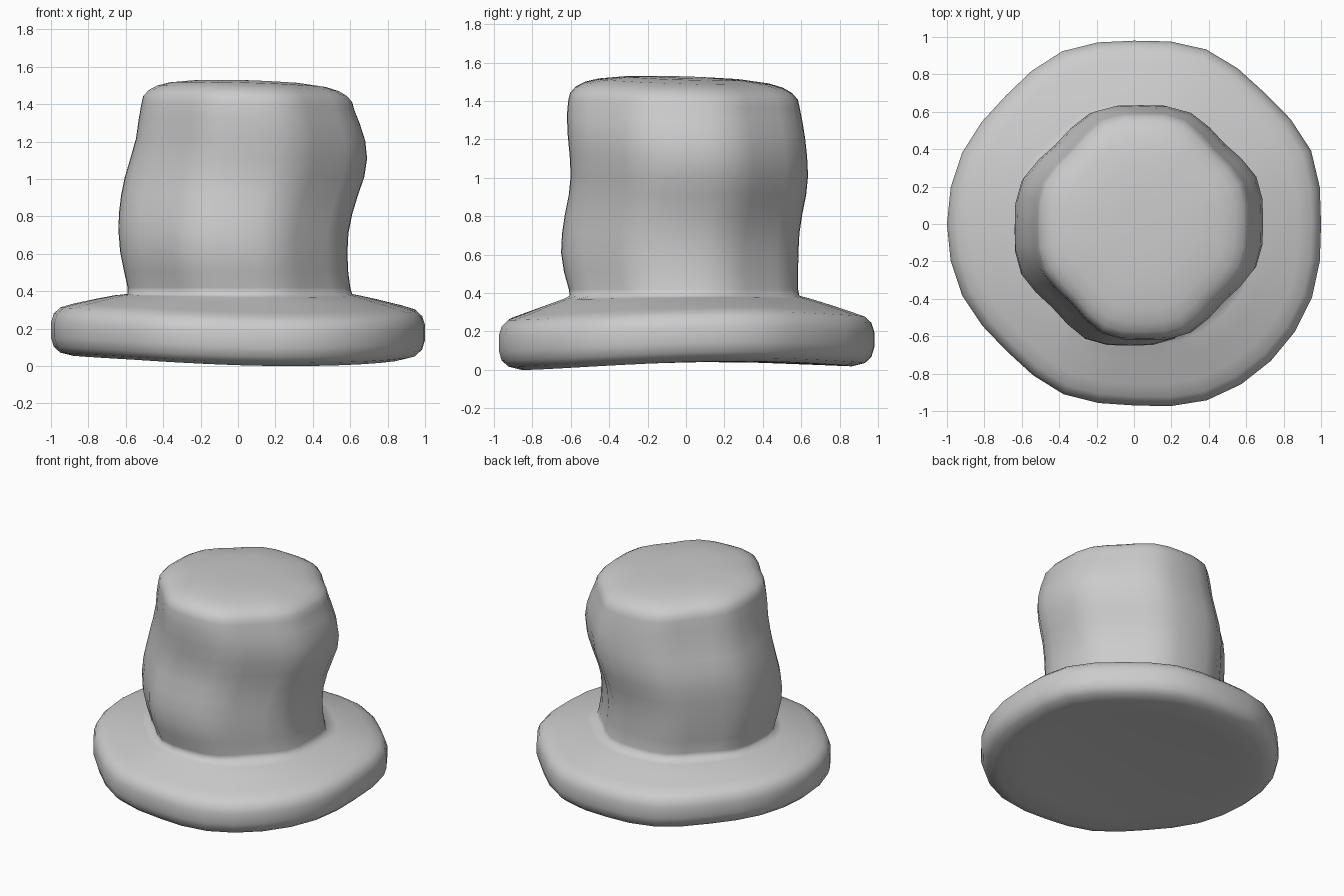
import bpy, bmesh
from math import cos, sin, pi

if "Cube" in bpy.data.objects:
    bpy.data.objects.remove(bpy.data.objects["Cube"])

SEG = 32

# Brim outline: radius every 22.5 degrees, counter-clockwise from +x
BRIM = [1.0, 1.025, .99, 1.01, .98, 1.0, .97, .995,
        1.0, .995, .962, .985, .97, 1.02, 1.035, 1.03]

# Brim section: radius factor, height, how far the rim's waviness applies
BRIM_SECTION = [(.35, .03, .1), (.7, .026, .6), (.88, .026, 1), (.95, .043, 1),
                (.985, .075, 1), (1, .125, 1), (1, .205, 1), (.985, .252, 1),
                (.95, .285, 1), (.88, .307, .9), (.75, .342, .5), (.66, .364, .2)]

# Crown: height, left, right, front and back extents
CROWN = [(.375, -.59, .61, -.605, .59), (.41, -.59, .60, -.61, .583),
         (.5, -.61, .588, -.635, .583), (.6, -.63, .585, -.65, .585),
         (.7, -.638, .59, -.645, .59), (.8, -.637, .61, -.63, .605),
         (.9, -.625, .64, -.61, .625), (1.0, -.605, .675, -.60, .635),
         (1.1, -.575, .69, -.605, .63), (1.2, -.545, .68, -.615, .62),
         (1.3, -.53, .65, -.62, .605), (1.38, -.515, .62, -.612, .59)]

# Rounded crown top: scale of last crown ring, height
TOP = [(.985, 1.415), (.94, 1.445), (.86, 1.471), (.74, 1.491),
       (.5, 1.508), (.25, 1.513)]


def brim_radius(i):
    """Smoothly interpolate the brim outline."""
    k = i // 2
    a, b, c, d = (BRIM[(k + j) % 16] for j in (-1, 0, 1, 2))
    return b if i % 2 == 0 else (9 * (b + c) - a - d) / 16


def brim_ring(s, z, w):
    pts = []
    for i in range(SEG):
        t = 2 * pi * i / SEG
        r = brim_radius(i) * s
        dip = max(0, cos(t + pi / 4)) ** 2
        dz = w * (.018 * cos(2 * t) - .028 * dip)
        pts.append((r * cos(t), r * sin(t), z + dz))
    return pts


def crown_ring(z, left, right, front, back, s=1, tilt=0):
    cx, cy = (left + right) / 2, (front + back) / 2
    rx, ry = (right - left) / 2 * s, (back - front) / 2 * s
    pts = []
    for i in range(SEG):
        t = 2 * pi * i / SEG
        f = .999 + .0225 * cos(4 * t) - .021 * cos(8 * t)
        x, y = rx * f * cos(t), ry * f * sin(t)
        pts.append((cx + x, cy + y, z - tilt * (x + y)))
    return pts


# Hat: one continuous loft from the underside of the brim to the crown top
rings = [brim_ring(*row) for row in BRIM_SECTION]
rings += [crown_ring(*row, tilt=.03 * max(0, row[0] - 1.1) / .28) for row in CROWN]
rings += [crown_ring(z, *CROWN[-1][1:], s=s, tilt=.03) for s, z in TOP]
low = min(p[2] for ring in rings for p in ring)

bm = bmesh.new()
loops = [[bm.verts.new((x, y, z - low)) for x, y, z in ring] for ring in rings]
for a, b in zip(loops, loops[1:]):
    for i in range(SEG):
        j = (i + 1) % SEG
        bm.faces.new((a[i], a[j], b[j], b[i]))
bm.faces.new(loops[0][::-1])
bm.faces.new(loops[-1])
for f in bm.faces:
    f.smooth = True
bmesh.ops.recalc_face_normals(bm, faces=bm.faces)
mesh = bpy.data.meshes.new("hat")
bm.to_mesh(mesh)
bm.free()
hat = bpy.data.objects.new("hat", mesh)
bpy.context.collection.objects.link(hat)
